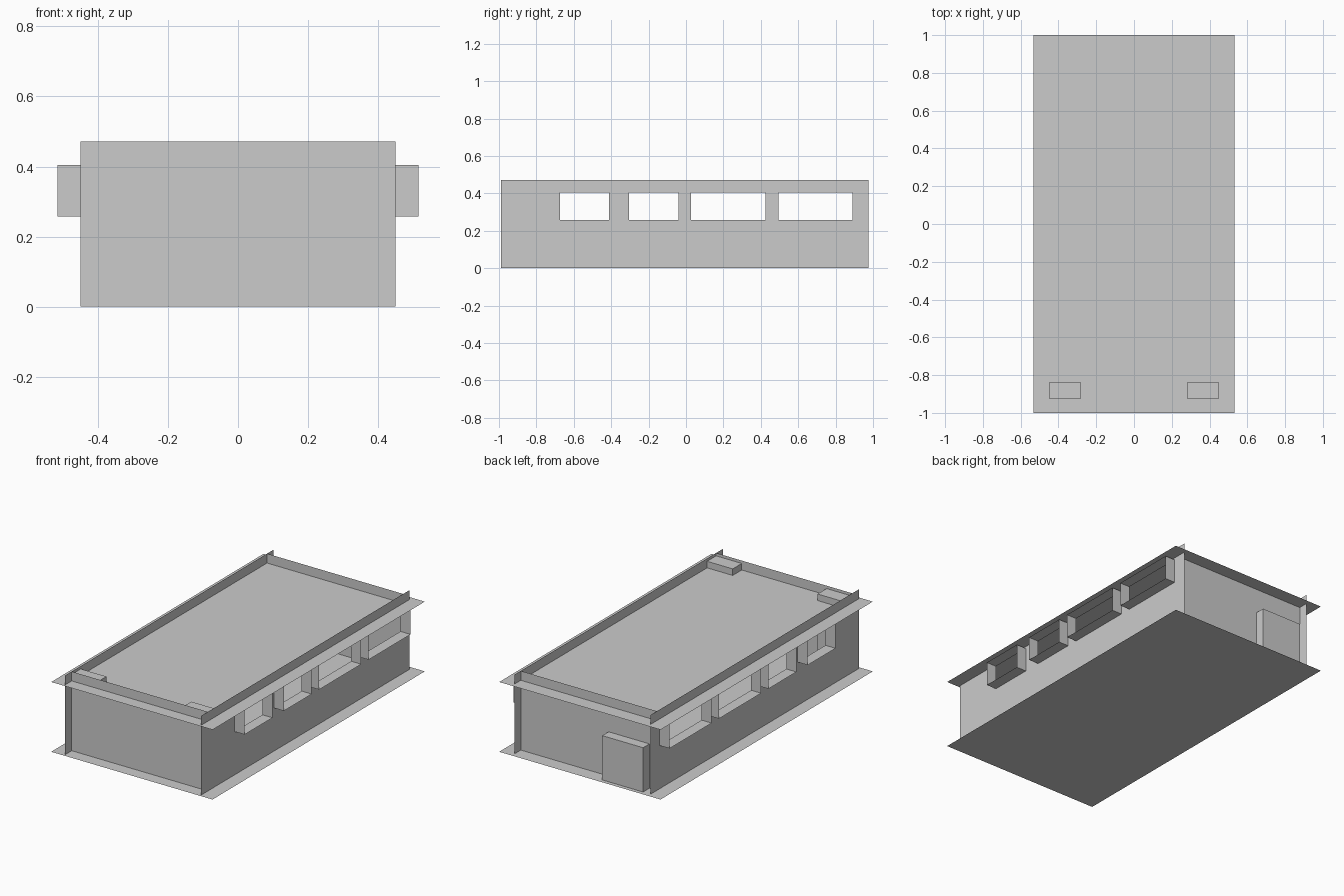
import bpy

if "Cube" in bpy.data.objects:
    bpy.data.objects.remove(bpy.data.objects["Cube"])

WALL_X, WIN_X = 0.449, 0.515
Y0, Y1 = -0.988, 0.975            # side wall ends
FRONT_Y, BACK_Y = -0.925, 0.915   # end wall positions
TOP, ROOF = 0.472, 0.416
SILL, HEAD = 0.258, 0.404
WINDOWS = [(-0.673, -0.411), (-0.304, -0.041), (0.028, 0.425), (0.494, 0.89)]


def mesh(name, quads):
    """Object made from a list of four-corner faces."""
    verts = [v for q in quads for v in q]
    faces = [tuple(range(i, i + 4)) for i in range(0, len(verts), 4)]
    me = bpy.data.meshes.new(name)
    me.from_pydata(verts, [], faces)
    ob = bpy.data.objects.new(name, me)
    bpy.context.collection.objects.link(ob)
    return ob


def flat(x, y, z):
    return [(-x, -y, z), (x, -y, z), (x, y, z), (-x, y, z)]


def side(x, y0, y1, z0, z1):
    q = [(x, y0, z0), (x, y1, z0), (x, y1, z1), (x, y0, z1)]
    return q if x > 0 else q[::-1]


def end(y, z1):
    q = [(-WALL_X, y, 0), (WALL_X, y, 0), (WALL_X, y, z1), (-WALL_X, y, z1)]
    return q if y < 0 else q[::-1]


def box(name, x0, x1, y0, y1, z0, z1):
    bpy.ops.mesh.primitive_cube_add(size=1, location=((x0 + x1) / 2, (y0 + y1) / 2, (z0 + z1) / 2))
    ob = bpy.context.object
    ob.name = name
    ob.scale = (x1 - x0, y1 - y0, z1 - z0)


# Floor and overhanging roof sheets
mesh("floor_slab", [flat(0.532, 1, 0)])
mesh("roof_slab", [flat(0.532, 1, ROOF)])

# End walls, set in from the side wall ends
mesh("front_wall", [end(FRONT_Y, TOP)])
mesh("back_wall", [end(BACK_Y, TOP)])

for s, label in ((1, "right"), (-1, "left")):
    # Side wall with window openings: bands below and above, piers between
    x = s * WALL_X
    quads = [side(x, Y0, Y1, 0, SILL), side(x, Y0, Y1, HEAD, TOP)]
    edges = [Y0] + [y for w in WINDOWS for y in w] + [Y1]
    quads += [side(x, a, b, SILL, HEAD) for a, b in zip(edges[::2], edges[1::2])]
    mesh(label + "_wall", quads)

    # Projecting open window surrounds
    xo = s * WIN_X
    for i, (a, b) in enumerate(WINDOWS):
        ring = [(a, SILL), (b, SILL), (b, HEAD), (a, HEAD)]
        quads = []
        for (ya, za), (yb, zb) in zip(ring, ring[1:] + ring[:1]):
            q = [(x, ya, za), (x, yb, zb), (xo, yb, zb), (xo, ya, za)]
            quads.append(q if s > 0 else q[::-1])
        mesh(f"{label}_window_frame_{i + 1}", quads)

    # Corner shafts behind the front wall, rising through the roof
    xa, xb = sorted((s * 0.28, s * WALL_X))
    box(label + "_corner_shaft", xa, xb, FRONT_Y, -0.84, 0, 0.455)

# Doorway block on the back wall
box("back_door", -0.40, -0.13, BACK_Y, Y1, 0, 0.264)
